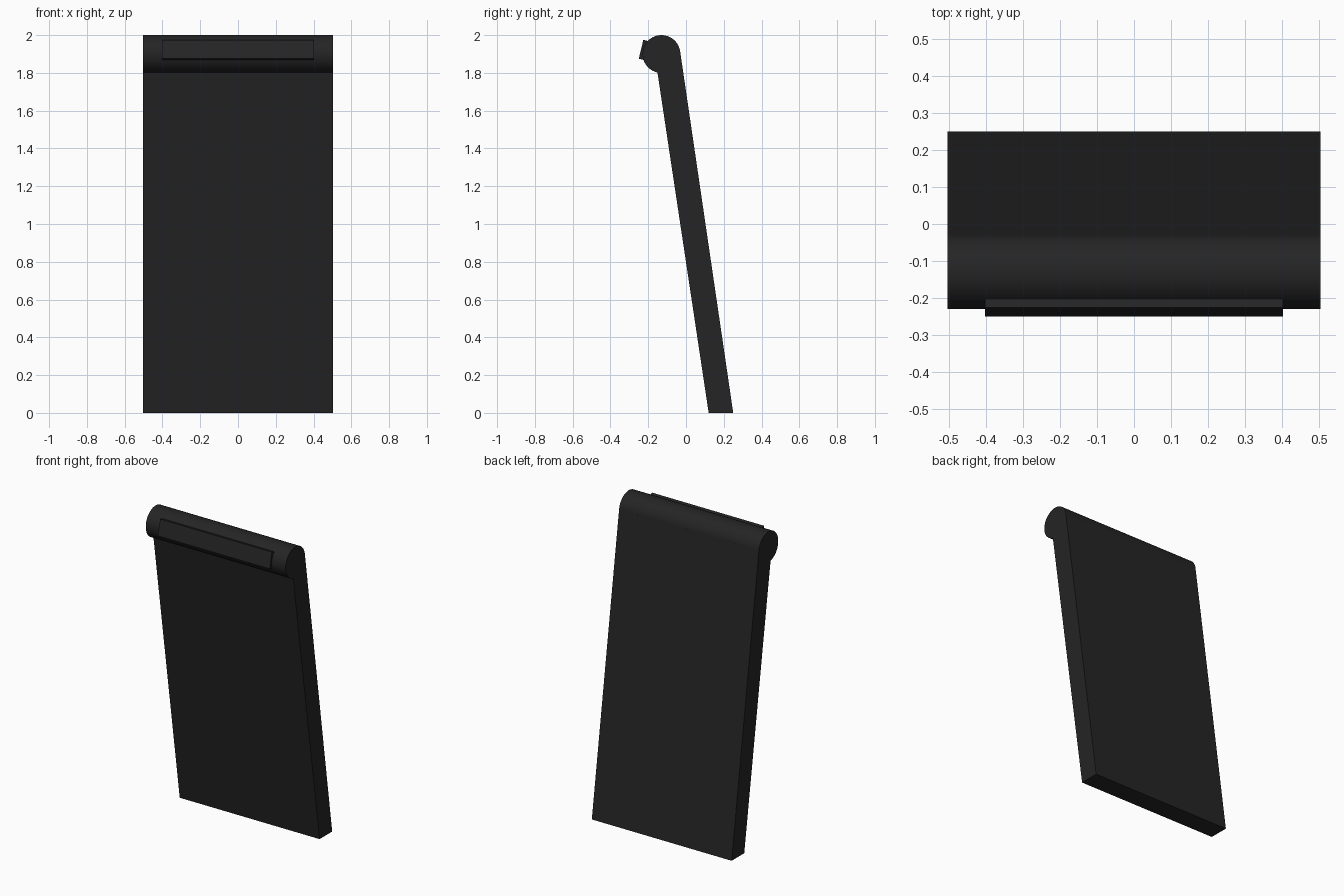
import bpy, bmesh, math

if "Cube" in bpy.data.objects:
    bpy.data.objects.remove(bpy.data.objects["Cube"])

mat = bpy.data.materials.new("dark_plastic")
mat.diffuse_color = (0.018, 0.018, 0.018, 1)
mat.use_nodes = True
mat.node_tree.nodes["Principled BSDF"].inputs["Base Color"].default_value = mat.diffuse_color


def extrude_profile(name, profile, half_width, smooth=False):
    """Extrude a (y, z) side profile across x, centred on x = 0."""
    bm = bmesh.new()
    face = bm.faces.new([bm.verts.new((-half_width, y, z)) for y, z in profile])
    side = bmesh.ops.extrude_face_region(bm, geom=[face])["geom"]
    verts = [v for v in side if isinstance(v, bmesh.types.BMVert)]
    bmesh.ops.translate(bm, verts=verts, vec=(2 * half_width, 0, 0))
    bmesh.ops.recalc_face_normals(bm, faces=bm.faces)
    mesh = bpy.data.meshes.new(name)
    bm.to_mesh(mesh)
    bm.free()
    mesh.materials.append(mat)
    obj = bpy.data.objects.new(name, mesh)
    bpy.context.collection.objects.link(obj)
    if smooth:
        bpy.ops.object.select_all(action='DESELECT')
        obj.select_set(True)
        bpy.context.view_layer.objects.active = obj
        bpy.ops.object.shade_smooth_by_angle(angle=math.radians(30))
    return obj


CY, CZ, R = -0.13, 1.90, 0.10
HALF = 0.504

# Leaning slab, its top buried in the roller and its foot cut flat
extrude_profile("leaning_panel",
                [(0.12, 0), (0.25, 0), (-0.031, 1.914), (-0.165, 1.895)], HALF)

# Round roller along the top edge
circle = [(CY + R * math.cos(math.tau * i / 64), CZ + R * math.sin(math.tau * i / 64))
          for i in range(64)]
extrude_profile("top_roller", circle, HALF, smooth=True)

# Thin tilted bar on the front of the roller
extrude_profile("front_bar",
                [(-0.25, 1.875), (-0.226, 1.975), (-0.177, 1.963), (-0.201, 1.863)], 0.403)
